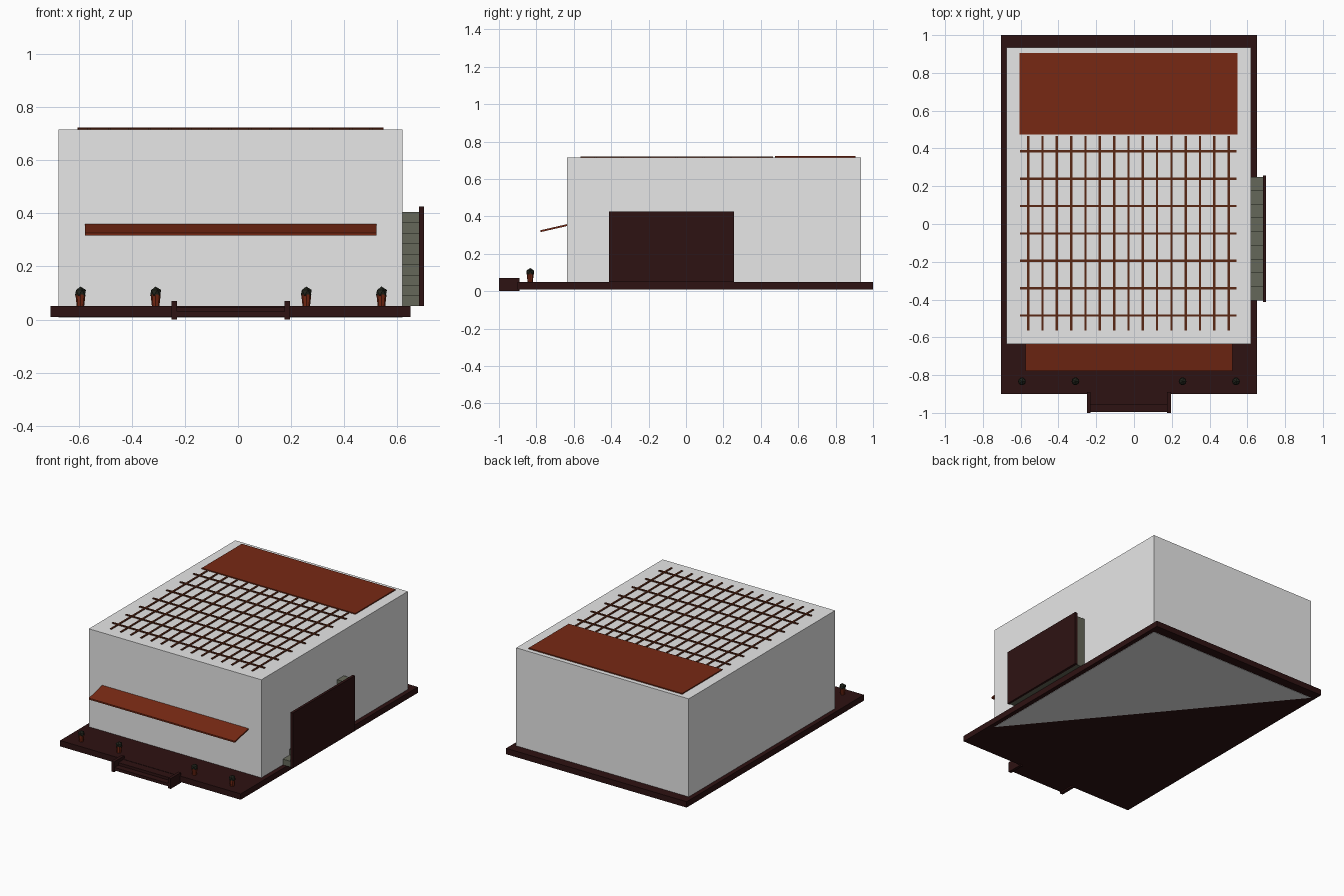
import bpy, bmesh
from mathutils import Vector

cube = bpy.data.objects.get("Cube")
if cube:
    bpy.data.objects.remove(cube, do_unlink=True)


def material(name, rgb):
    m = bpy.data.materials.new(name)
    m.use_nodes = True
    m.diffuse_color = (*rgb, 1)
    m.node_tree.nodes["Principled BSDF"].inputs["Base Color"].default_value = (*rgb, 1)
    return m


wall_grey = material("wall grey", (0.8, 0.8, 0.8))
dark_wood = material("dark wood", (0.027, 0.006, 0.006))
red_wood = material("red wood", (0.185, 0.022, 0.007))
lattice_brown = material("lattice brown", (0.1, 0.02, 0.007))
stair_stone = material("stair stone", (0.13, 0.137, 0.1))
leaf_dark = material("dark leaf", (0.015, 0.017, 0.011))


def finish(name, bm, *mats):
    bmesh.ops.recalc_face_normals(bm, faces=bm.faces)
    mesh = bpy.data.meshes.new(name)
    bm.to_mesh(mesh)
    bm.free()
    for m in mats:
        mesh.materials.append(m)
    ob = bpy.data.objects.new(name, mesh)
    bpy.context.collection.objects.link(ob)
    return ob


def add_box(bm, x, y, z):
    verts = bmesh.ops.create_cube(bm, size=1)["verts"]
    for v in verts:
        v.co = Vector([(lo + hi) / 2 + c * (hi - lo) for c, (lo, hi) in zip(v.co, (x, y, z))])


def box(name, mat, x, y, z):
    bm = bmesh.new()
    add_box(bm, x, y, z)
    return finish(name, bm, mat)


def prism(name, mat, profile, x0, x1):
    """Extrude a (y, z) profile along x."""
    bm = bmesh.new()
    face = bm.faces.new([bm.verts.new((x0, y, z)) for y, z in profile])
    new = bmesh.ops.extrude_face_region(bm, geom=[face])["geom"]
    bmesh.ops.translate(bm, vec=(x1 - x0, 0, 0),
                        verts=[v for v in new if isinstance(v, bmesh.types.BMVert)])
    return finish(name, bm, mat)


# Deck slab
box("deck", dark_wood, (-0.705, 0.65), (-0.9, 1.0), (0.01, 0.05))

# Main building, its underside half covered by dark planks
bm = bmesh.new()
add_box(bm, (-0.675, 0.62), (-0.635, 0.935), (0.008, 0.715))
bottom = min(bm.faces, key=lambda f: f.calc_center_median().z)
ends = [v for v in bottom.verts if v.co.x * v.co.y < 0]
bmesh.utils.face_split(bottom, ends[0], ends[1])
for f in bm.faces:
    c = f.calc_center_median()
    if c.z < 0.01 and c.x < -0.1:
        f.material_index = 1
finish("building", bm, wall_grey, dark_wood)

# Roof panel and lattice
box("roof_panel", red_wood, (-0.605, 0.548), (0.475, 0.905), (0.713, 0.722))
bm = bmesh.new()
for i in range(15):
    x = -0.56 + i * 0.0758
    add_box(bm, (x - 0.006, x + 0.006), (-0.565, 0.465), (0.713, 0.72))
for i in range(7):
    y = -0.485 + i * 0.145
    add_box(bm, (-0.603, 0.543), (y - 0.006, y + 0.006), (0.713, 0.721))
finish("roof_lattice", bm, lattice_brown)

# Sloping front awning
prism("awning", red_wood,
      [(-0.63, 0.35), (-0.63, 0.36), (-0.778, 0.326), (-0.778, 0.316)], -0.575, 0.522)

# Front entry steps with side rails
prism("entry_steps", dark_wood,
      [(-0.895, 0.01), (-0.895, 0.048), (-0.955, 0.048),
       (-0.955, 0.03), (-0.995, 0.03), (-0.995, 0.01)], -0.235, 0.18)
for side, x in (("right", -0.25), ("left", 0.175)):
    box(side + "_step_rail", dark_wood, (x, x + 0.02), (-1.0, -0.89), (0, 0.07))

# Side staircase rising toward the back, with its solid outer guard
steps = 9
y0, y1, z0, z1 = -0.405, 0.25, 0.05, 0.405
profile = [(y1, z0), (y0, z0)]
for i in range(steps):
    top = z0 + (z1 - z0) * (i + 1) / steps
    profile += [(y0 + (y1 - y0) * i / steps, top), (y0 + (y1 - y0) * (i + 1) / steps, top)]
prism("side_stairs", stair_stone, profile, 0.615, 0.685)
box("stair_guard", dark_wood, (0.682, 0.7), (-0.412, 0.256), (0.05, 0.425))

# Potted shrubs along the front
for n, x in enumerate((-0.593, -0.31, 0.257, 0.54), 1):
    bm = bmesh.new()
    made = bmesh.ops.create_cone(bm, cap_ends=True, segments=8, radius1=0.014,
                                 radius2=0.019, depth=0.045)
    bmesh.ops.translate(bm, verts=made["verts"], vec=(x, -0.833, 0.072))
    finish(f"pot_{n}", bm, red_wood)
    bm = bmesh.new()
    made = bmesh.ops.create_icosphere(bm, subdivisions=1, radius=0.023)
    bmesh.ops.translate(bm, verts=made["verts"], vec=(x, -0.833, 0.101))
    finish(f"shrub_{n}", bm, leaf_dark)
